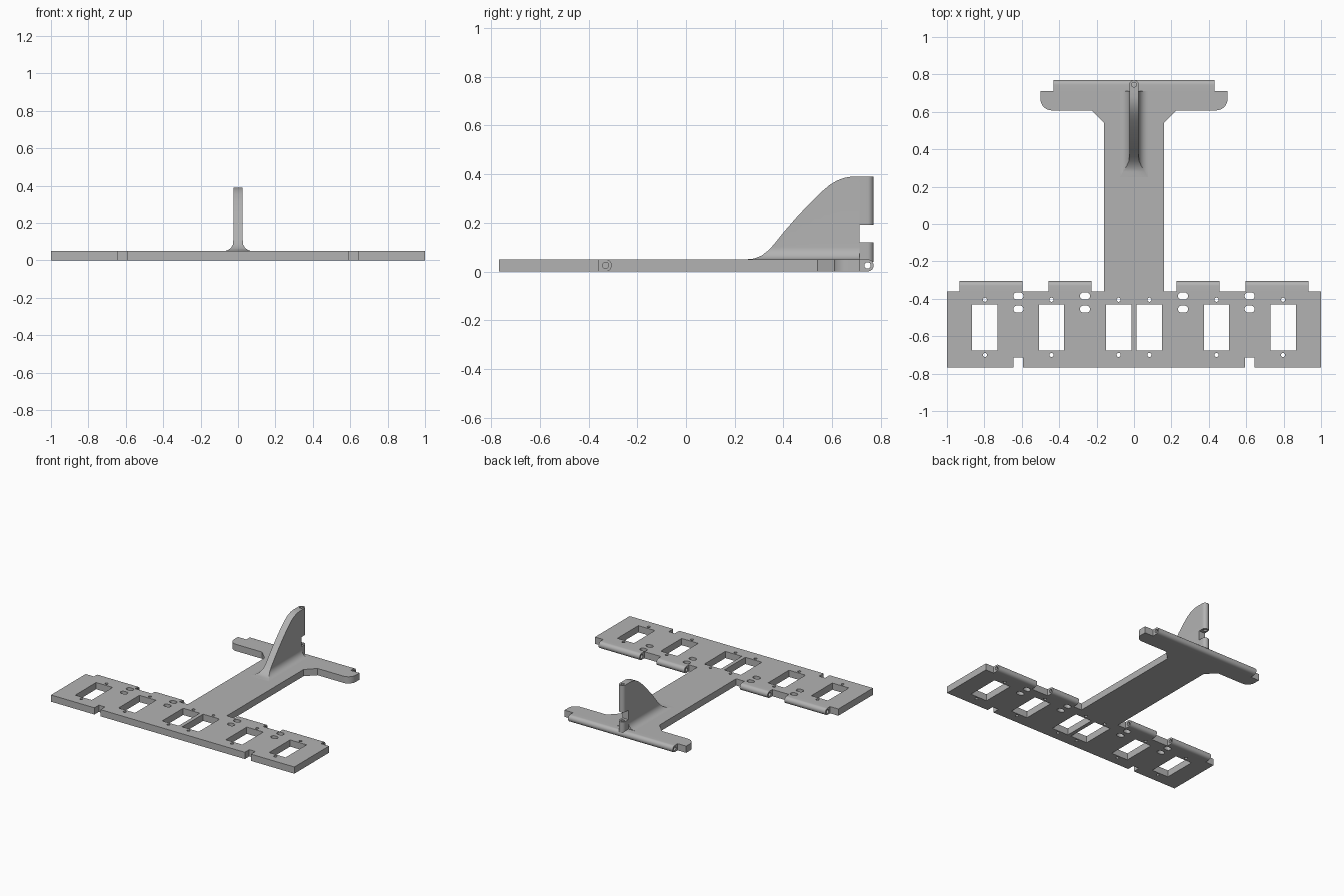
import bpy, bmesh, math
from mathutils import Matrix

if "Cube" in bpy.data.objects:
    bpy.data.objects.remove(bpy.data.objects["Cube"], do_unlink=True)

T = 0.05          # plate thickness
R = T / 2         # hinge barrel radius
HOLE = 0.013      # hinge pin hole radius

grey = bpy.data.materials.new("light_grey")
grey.use_nodes = True
colour = (0.45, 0.45, 0.45, 1)
grey.diffuse_color = colour
grey.node_tree.nodes["Principled BSDF"].inputs["Base Color"].default_value = colour


def finish(name, bm):
    bmesh.ops.remove_doubles(bm, verts=bm.verts, dist=1e-5)
    bmesh.ops.recalc_face_normals(bm, faces=bm.faces)
    mesh = bpy.data.meshes.new(name)
    bm.to_mesh(mesh)
    bm.free()
    mesh.materials.append(grey)
    obj = bpy.data.objects.new(name, mesh)
    bpy.context.collection.objects.link(obj)
    bpy.ops.object.select_all(action='DESELECT')
    obj.select_set(True)
    bpy.context.view_layer.objects.active = obj
    bpy.ops.object.shade_smooth_by_angle(angle=math.radians(30))
    return obj


def extrude_profile(name, loops, depth, matrix):
    """Fill an outline with holes and extrude it, centred on the local z axis."""
    curve = bpy.data.curves.new(name + "_profile", 'CURVE')
    curve.dimensions = '2D'
    curve.fill_mode = 'BOTH'
    curve.extrude = depth / 2
    for loop in loops:
        spline = curve.splines.new('POLY')
        spline.points.add(len(loop) - 1)
        for point, (x, y) in zip(spline.points, loop):
            point.co = (x, y, 0, 1)
        spline.use_cyclic_u = True
    temp = bpy.data.objects.new(name + "_profile", curve)
    bpy.context.collection.objects.link(temp)
    bpy.context.view_layer.update()
    mesh = temp.to_mesh()
    bm = bmesh.new()
    bm.from_mesh(mesh)
    temp.to_mesh_clear()
    bpy.data.objects.remove(temp)
    bpy.data.curves.remove(curve)
    bm.transform(matrix)
    return finish(name, bm)


def arc(cx, cy, r, start, end, n=12):
    angles = [math.radians(start + (end - start) * i / n) for i in range(n + 1)]
    return [(cx + r * math.cos(a), cy + r * math.sin(a)) for a in angles]


def circle(cx, cy, r):
    return arc(cx, cy, r, 0, 360, 24)[:-1]


def box(cx, cy, w, h):
    return [(cx - w, cy - h), (cx + w, cy - h), (cx + w, cy + h), (cx - w, cy + h)]


def slot(cx, cy, w, h):
    return arc(cx + w - h, cy, h, -90, 90) + arc(cx - w + h, cy, h, 90, 270)


# Wing, body and tail plate: right half of the outline, then mirrored
half = [(0.593, -0.767), (0.593, -0.715), (0.643, -0.715), (0.643, -0.767),
        (1, -0.767), (1, -0.36), (0.16, -0.36), (0.16, 0.54), (0.228, 0.608)]
half += arc(0.44, 0.668, 0.06, -90, 0) + [(0.5, 0.712)]
outline = half + [(-x, y) for x, y in reversed(half)]
holes = []
for side in (-1, 1):
    for x in (0.082, 0.441, 0.797):
        holes.append(box(side * x, -0.553, 0.068, 0.123))
        holes += [circle(side * x, y, 0.011) for y in (-0.405, -0.7)]
    for x in (0.262, 0.618):
        holes += [slot(side * x, y, 0.027, 0.019) for y in (-0.385, -0.455)]
extrude_profile("wing_body_plate", [outline] + holes, T, Matrix.Translation((0, 0, R)))


# Hinge barrels: round-nosed profile with a pin hole
def barrel_profile(back, tip, mid):
    nose = [(back, mid - R)] + arc(tip - R, mid, R, -90, 90, 16) + [(back, mid + R)]
    return [nose, circle(tip - R, mid, HOLE)]


def hinge_along_x(name, x0, x1, back, tip):
    axes = Matrix(((0, 0, 1, (x0 + x1) / 2), (1, 0, 0, 0), (0, 1, 0, 0), (0, 0, 0, 1)))
    extrude_profile(name, barrel_profile(back, tip, R), x1 - x0, axes)


def hinge_along_z(name, z0, z1, back, tip):
    axes = Matrix(((0, -1, 0, 0), (1, 0, 0, 0), (0, 0, 1, (z0 + z1) / 2), (0, 0, 0, 1)))
    extrude_profile(name, barrel_profile(back, tip, 0), z1 - z0, axes)


for label, a, b in (("inner", 0.228, 0.457), ("outer", 0.595, 0.932)):
    hinge_along_x("left_" + label + "_wing_hinge", a, b, -0.36, -0.305)
    hinge_along_x("right_" + label + "_wing_hinge", -b, -a, -0.36, -0.305)
hinge_along_x("tail_hinge", -0.43, 0.43, 0.712, 0.77)
hinge_along_z("fin_lower_hinge", 0.04, 0.12, 0.712, 0.77)
hinge_along_z("fin_upper_hinge", 0.19, 0.39, 0.712, 0.77)

# Fin: swept upper edge lofted over a filleted cross-section
edge = [(0.25, 0.05), (0.28, 0.053), (0.31, 0.065), (0.335, 0.084), (0.36, 0.11),
        (0.4, 0.16), (0.45, 0.218), (0.5, 0.272), (0.55, 0.322), (0.59, 0.356),
        (0.62, 0.374), (0.65, 0.385), (0.68, 0.39), (0.712, 0.39)]
FILLET = 0.05
levels = [T + FILLET * (1 - math.cos(math.radians(9 * i))) for i in range(11)]


def half_width(z):
    rise = max(0, 1 - (z - T) / FILLET)
    return R + FILLET * (1 - math.sqrt(max(0, 1 - rise * rise)))


bm = bmesh.new()
rings = []
for y, top in edge:
    side = [(half_width(z), z) for z in [min(lv, top) for lv in levels] + [top]]
    ring = side + [(-w, z) for w, z in reversed(side)]
    rings.append([bm.verts.new((w, y, z)) for w, z in ring])
for a, b in zip(rings, rings[1:]):
    for i in range(len(a) - 1):
        bm.faces.new((a[i], a[i + 1], b[i + 1], b[i]))
bm.faces.new(rings[-1])
finish("fin", bm)
